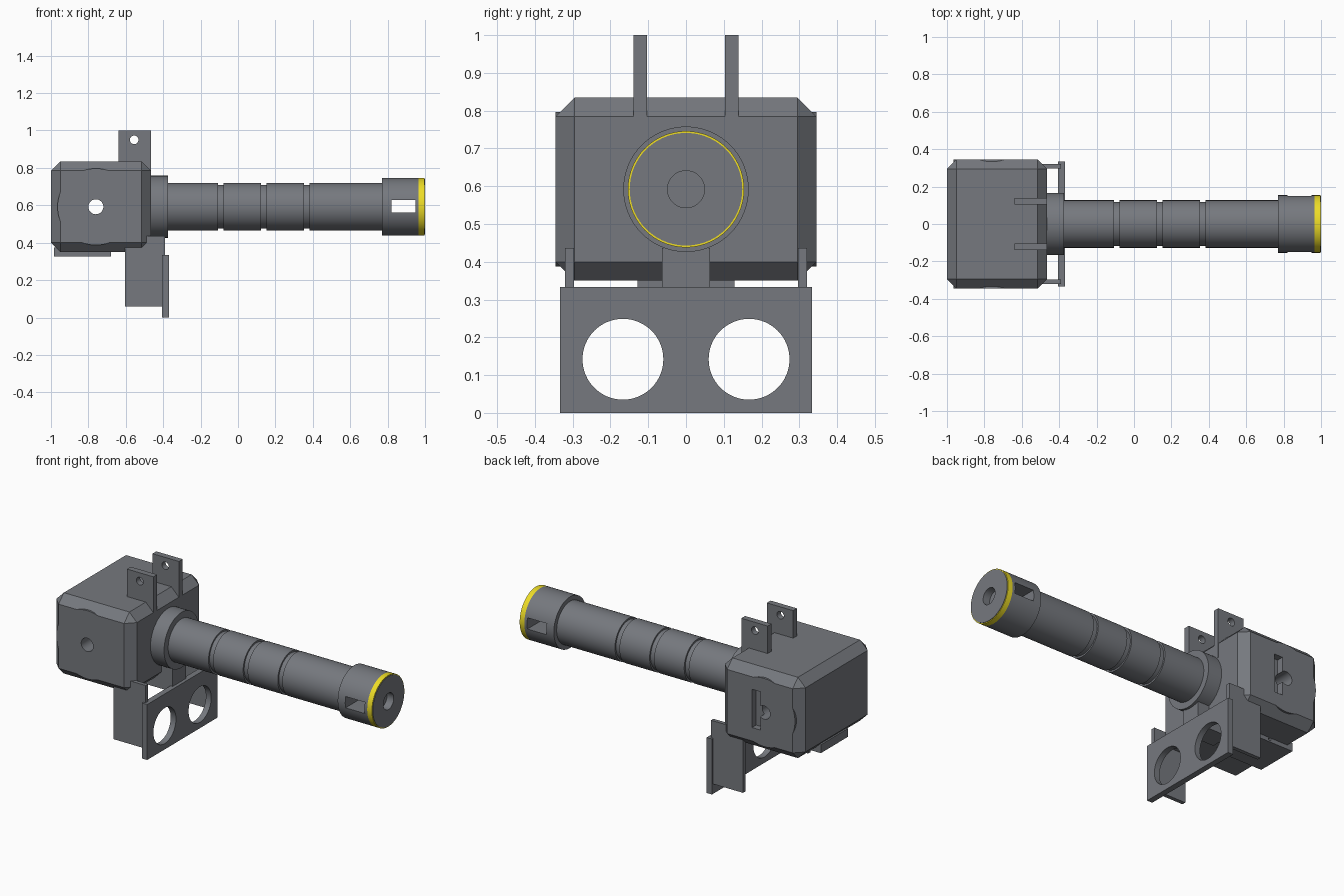
import bpy, bmesh, math
from mathutils import Matrix, Vector

if "Cube" in bpy.data.objects:
    bpy.data.objects.remove(bpy.data.objects["Cube"])

AXIS_Z = 0.592          # height of the handle axis
HEAD_X = -0.76          # centre of the hole through the head


def finish(name, bm):
    bmesh.ops.recalc_face_normals(bm, faces=bm.faces)
    me = bpy.data.meshes.new(name)
    bm.to_mesh(me)
    bm.free()
    ob = bpy.data.objects.new(name, me)
    bpy.context.collection.objects.link(ob)
    return ob


def box(name, x, y, z, bevel=0.0):
    bm = bmesh.new()
    bmesh.ops.create_cube(bm, size=1)
    size = Vector((x[1] - x[0], y[1] - y[0], z[1] - z[0]))
    mid = Vector((x[0] + x[1], y[0] + y[1], z[0] + z[1])) / 2
    for v in bm.verts:
        v.co = v.co * size + mid
    if bevel:
        bmesh.ops.bevel(bm, geom=bm.edges[:], offset=bevel, segments=1,
                        affect='EDGES', clamp_overlap=True)
    return finish(name, bm)


def cyl(name, centre, r, length, axis, n=48):
    bm = bmesh.new()
    rot = Matrix.Rotation(math.pi / 2, 4, 'Y' if axis == 'X' else 'X')
    bmesh.ops.create_cone(bm, cap_ends=True, segments=n, radius1=r, radius2=r,
                          depth=length, matrix=Matrix.Translation(centre) @ rot)
    return finish(name, bm)


def lathe(name, profile, n=72, closed=False):
    """Turn (x, radius) points around the handle axis."""
    bm = bmesh.new()
    rings = []
    for x, r in profile:
        rings.append([bm.verts.new((x, r * math.cos(2 * math.pi * i / n),
                                    AXIS_Z + r * math.sin(2 * math.pi * i / n)))
                      for i in range(n)])
    pairs = list(zip(rings, rings[1:]))
    if closed:
        pairs.append((rings[-1], rings[0]))
    for a, b in pairs:
        for i in range(n):
            j = (i + 1) % n
            bm.faces.new((a[i], a[j], b[j], b[i]))
    if not closed:
        bm.faces.new(rings[0])
        bm.faces.new(rings[-1])
    return finish(name, bm)


def snap_sides(ob, y):
    """Put the outermost vertices exactly on the planes at +y and -y."""
    for v in ob.data.vertices:
        if abs(abs(v.co.y) - y) < 0.002:
            v.co.y = math.copysign(y, v.co.y)


def boolean(ob, tool, op='DIFFERENCE'):
    mod = ob.modifiers.new("bool", 'BOOLEAN')
    mod.operation = op
    mod.solver = 'EXACT'
    mod.object = tool
    bpy.context.view_layer.objects.active = ob
    bpy.ops.object.modifier_apply(modifier=mod.name)
    bpy.data.objects.remove(tool, do_unlink=True)


def merge_flat(ob):
    bm = bmesh.new()
    bm.from_mesh(ob.data)
    bmesh.ops.dissolve_limit(bm, angle_limit=math.radians(1),
                             verts=bm.verts[:], edges=bm.edges[:])
    bm.to_mesh(ob.data)
    bm.free()


# Chamfered head with round side bosses, cross hole and a recess on the back
head = box("head", (-1, -0.465), (-0.345, 0.345), (0.35, 0.835), bevel=0.05)
boss = cyl("boss", (HEAD_X, 0, AXIS_Z), 0.205, 0.69, 'Y', 64)
snap_sides(head, 0.345)
snap_sides(boss, 0.345)
boolean(head, boss, 'UNION')
merge_flat(head)
boolean(head, cyl("cut", (HEAD_X, 0, AXIS_Z), 0.04, 1, 'Y'))
boolean(head, box("cut", (-0.735, -0.68), (0.305, 0.4), (0.48, 0.71)))

# Collar and grooved handle
collar = lathe("collar", [(-0.48, 0.166), (-0.375, 0.166)])
R, G = 0.127, 0.117
profile = [(-0.4, R)]
for a, b in ((-0.107, -0.077), (0.123, 0.153), (0.353, 0.383)):
    profile += [(a, R), (a, G), (b, G), (b, R)]
profile.append((0.78, R))
handle = lathe("handle", profile)

# End cap with through slot and shallow bore
end_cap = lathe("end_cap", [(0.77, 0.154), (0.966, 0.154), (0.966, 0.149), (1.0, 0.149)])
boolean(end_cap, box("cut", (0.82, 0.948), (-0.3, 0.3), (0.562, 0.629)))
boolean(end_cap, cyl("cut", (1.0, 0, AXIS_Z), 0.049, 0.09, 'X'))

# Yellow band around the end
band = lathe("end_band", [(0.966, 0.1485), (0.966, 0.154), (0.997, 0.154), (0.997, 0.1485)],
             closed=True)

# Paired lugs on top and side plates of the lower bracket
lugs = []
for side, s in (("left", -1), ("right", 1)):
    lug = box(f"top_lug_{side}", (-0.64, -0.4645), sorted((s * 0.103, s * 0.139)), (0.7, 1.0))
    boolean(lug, cyl("cut", (-0.555, s * 0.12, 0.95), 0.023, 0.2, 'Y', 32))
    lugs.append(lug)
    box(f"bracket_side_{side}", (-0.603, -0.39), sorted((s * 0.297, s * 0.32)), (0.058, 0.437))

# Front bracket plate with two large holes, and its centre support
plate = box("bracket_plate", (-0.405, -0.37), (-0.333, 0.333), (0, 0.333))
for s in (-1, 1):
    boolean(plate, cyl("cut", (-0.39, s * 0.167, 0.142), 0.107, 0.3, 'X', 64))
box("bracket_stem", (-0.6, -0.39), (-0.063, 0.063), (0.3, 0.437))

# Small pad below the head with a blind pin hole
pad = box("bottom_pad", (-0.985, -0.68), (-0.128, 0.128), (0.325, 0.375))
boolean(pad, cyl("cut", (-0.83, 0.128, 0.342), 0.009, 0.1, 'Y', 24))

# Dark grey everywhere except the yellow band
dark = bpy.data.materials.new("dark_grey")
dark.diffuse_color = (0.18, 0.19, 0.21, 1)
dark.use_nodes = True
dark.node_tree.nodes["Principled BSDF"].inputs["Base Color"].default_value = dark.diffuse_color
yellow = bpy.data.materials.new("yellow")
yellow.diffuse_color = (0.85, 0.72, 0.02, 1)
yellow.use_nodes = True
yellow.node_tree.nodes["Principled BSDF"].inputs["Base Color"].default_value = yellow.diffuse_color
for ob in bpy.context.collection.objects:
    ob.data.materials.clear()
    ob.data.materials.append(yellow if ob == band else dark)

# Smooth the round parts, keeping sharp edges
bpy.ops.object.select_all(action='DESELECT')
for ob in [head, collar, handle, end_cap, band, plate, pad] + lugs:
    ob.select_set(True)
bpy.context.view_layer.objects.active = head
bpy.ops.object.shade_smooth_by_angle(angle=math.radians(25))
